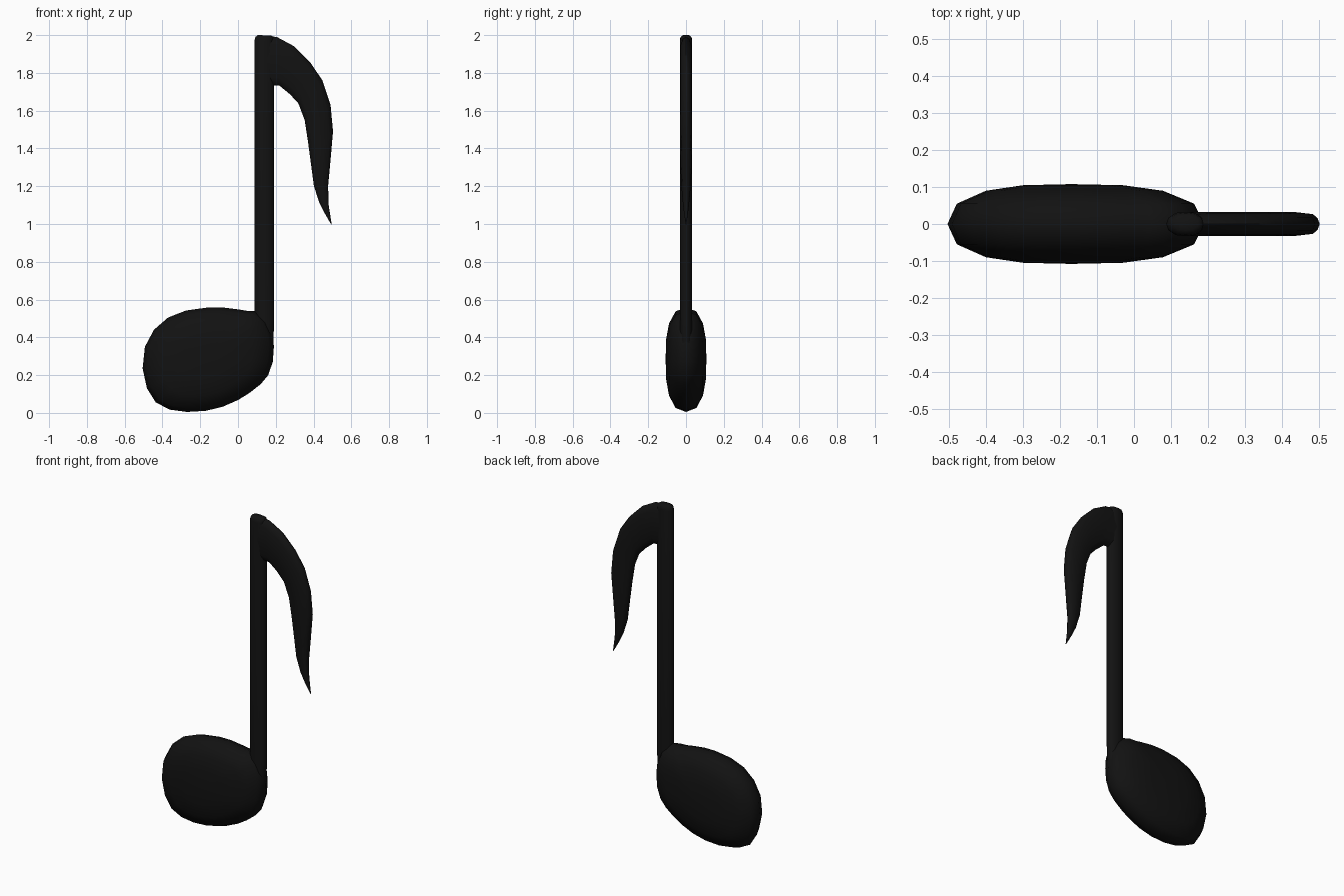
import bpy, bmesh

if "Cube" in bpy.data.objects:
    bpy.data.objects.remove(bpy.data.objects["Cube"])

black = bpy.data.materials.new("black")
black.diffuse_color = (0.006, 0.006, 0.006, 1)
black.use_nodes = True
black.node_tree.nodes["Principled BSDF"].inputs["Base Color"].default_value = black.diffuse_color


def finish(name, bm):
    bmesh.ops.remove_doubles(bm, verts=bm.verts, dist=0.0003)
    bmesh.ops.recalc_face_normals(bm, faces=bm.faces)
    mesh = bpy.data.meshes.new(name)
    bm.to_mesh(mesh)
    bm.free()
    mesh.materials.append(black)
    ob = bpy.data.objects.new(name, mesh)
    bpy.context.collection.objects.link(ob)
    bpy.ops.object.select_all(action='DESELECT')
    ob.select_set(True)
    bpy.context.view_layer.objects.active = ob
    bpy.ops.object.shade_smooth_by_angle(angle=1.0)
    return ob


def bridge(bm, a, b):
    n = len(a)
    for i in range(n):
        bm.faces.new((a[i], a[(i + 1) % n], b[(i + 1) % n], b[i]))


def loft(name, stations, half):
    """Skin through (x1, z1, x2, z2, thickness) using a rounded cross-section."""
    section = half + [(t, -y) for t, y in reversed(half[1:-1])]
    bm = bmesh.new()
    rings = [[bm.verts.new((x1 + (x2 - x1) * t, y * k, z1 + (z2 - z1) * t))
              for t, y in section] for x1, z1, x2, z2, k in stations]
    for a, b in zip(rings, rings[1:]):
        bridge(bm, a, b)
    bm.faces.new(rings[0])
    bm.faces.new(rings[-1])
    return finish(name, bm)


# Note head: silhouette rings shrinking towards both domed sides
outline = [(-.505, .235), (-.493, .35), (-.445, .44), (-.37, .505), (-.275, .542),
           (-.16, .558), (-.08, .558), (0, .548), (.05, .54), (.1, .538),
           (.155, .49), (.185, .42), (.19, .35), (.184, .27), (.16, .2),
           (.12, .152), (.06, .105), (0, .068), (-.08, .033), (-.17, .011),
           (-.27, .005), (-.36, .017), (-.435, .055), (-.482, .13)]
cx, cz = -.17, .285
bm = bmesh.new()
profile = [(.39, .105), (.69, .09), (.925, .055), (1, 0)]
profile += [(s, -y) for s, y in reversed(profile[:-1])]
rings = [[bm.verts.new((cx + (x - cx) * s, y, cz + (z - cz) * s)) for x, z in outline]
         for s, y in profile]
for a, b in zip(rings, rings[1:]):
    bridge(bm, a, b)
for ring, y in ((rings[0], .108), (rings[-1], -.108)):
    pole = bm.verts.new((cx, y, cz))
    for i in range(len(ring)):
        bm.faces.new((ring[i], ring[(i + 1) % len(ring)], pole))
finish("note_head", bm)

# Stem: flattened rounded bar, slightly narrowed where it sinks into the head
stem_half = [(0, 0), (.06, .017), (.25, .03), (.5, .033), (.75, .03), (.94, .017), (1, 0)]
loft("stem", [(.11, .25, .165, .25, .7), (.09, .38, .188, .38, 1), (.087, .5, .191, .5, 1),
              (.087, 1.97, .191, 1.97, 1), (.092, 1.99, .188, 1.99, .9),
              (.105, 2.0, .175, 1.998, .5)], stem_half)

# Flag: curved blade from the top of the stem, tapering to a point
flag_half = [(0, 0), (.05, .017), (.16, .028), (.5, .033), (.84, .028), (.95, .017), (1, 0)]
loft("flag", [(.13, 1.998, .13, 1.735, .95), (.206, 1.99, .22, 1.732, 1),
              (.295, 1.942, .275, 1.687, 1), (.385, 1.852, .32, 1.638, 1),
              (.447, 1.76, .353, 1.55, 1), (.49, 1.63, .37, 1.44, 1),
              (.503, 1.49, .386, 1.32, .95), (.49, 1.34, .402, 1.2, .85),
              (.477, 1.2, .43, 1.115, .65), (.48, 1.1, .46, 1.055, .4),
              (.496, .998, .493, .998, .05)], flag_half)
